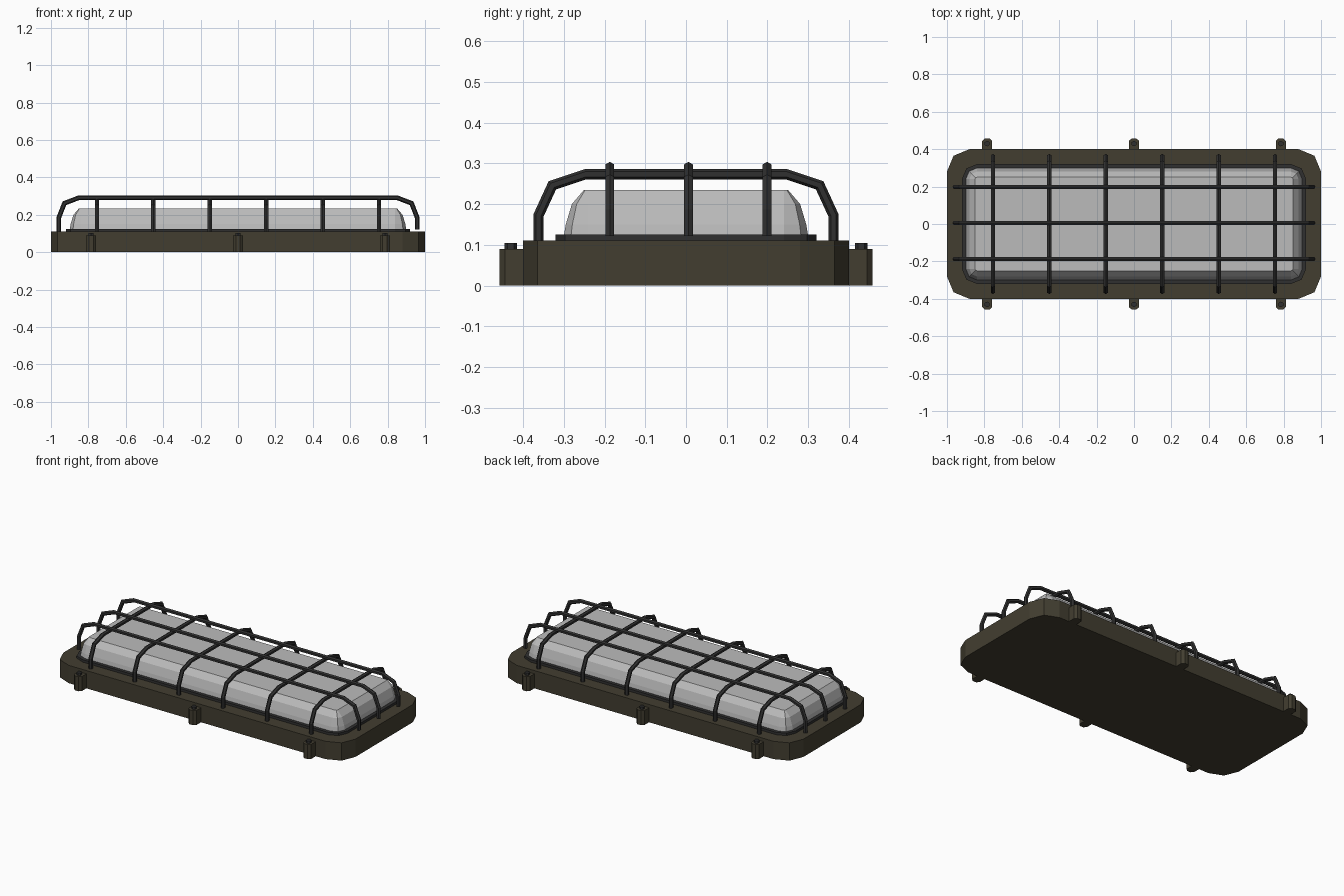
import bpy, bmesh, math
from mathutils import Vector

if "Cube" in bpy.data.objects:
    bpy.data.objects.remove(bpy.data.objects["Cube"])


def material(name, color):
    m = bpy.data.materials.new(name)
    m.diffuse_color = (*color, 1)
    m.use_nodes = True
    m.node_tree.nodes["Principled BSDF"].inputs["Base Color"].default_value = m.diffuse_color
    return m


HOUSING = material("olive_housing", (0.055, 0.048, 0.03))
METAL = material("dark_metal", (0.03, 0.03, 0.03))
GLASS = material("frosted_glass", (0.5, 0.5, 0.5))


def loft(name, rings, mat):
    """Skin a stack of equal closed rings and cap both ends."""
    bm = bmesh.new()
    vs = [[bm.verts.new(p) for p in r] for r in rings]
    n = len(vs[0])
    for a, b in zip(vs, vs[1:]):
        for i in range(n):
            j = (i + 1) % n
            bm.faces.new((a[i], a[j], b[j], b[i]))
    bm.faces.new(vs[0][::-1])
    bm.faces.new(vs[-1])
    bmesh.ops.recalc_face_normals(bm, faces=bm.faces)
    me = bpy.data.meshes.new(name)
    bm.to_mesh(me)
    bm.free()
    me.materials.append(mat)
    ob = bpy.data.objects.new(name, me)
    bpy.context.collection.objects.link(ob)
    return ob


def rounded(cx, cy, r, z):
    """Rectangle ring with two-segment rounded corners about (+-cx, +-cy)."""
    pts = []
    for k, (sx, sy) in enumerate([(1, 1), (-1, 1), (-1, -1), (1, -1)]):
        for s in range(3):
            a = math.radians(90 * k + 45 * s)
            pts.append((sx * cx + r * math.cos(a), sy * cy + r * math.sin(a), z))
    return pts


def hexagon(x, y, r, z):
    return [(x + r * math.sin(k * math.pi / 3), y + r * math.cos(k * math.pi / 3), z)
            for k in range(6)]


def bar(name, path, side, r=0.0125):
    """Sweep a hexagonal rod along a planar path with mitred bends."""
    pts = [Vector(p) for p in path]
    side = Vector(side)
    rings = []
    for i, p in enumerate(pts):
        d0 = (p - pts[max(i - 1, 0)]).normalized()
        d1 = (pts[min(i + 1, len(pts) - 1)] - p).normalized()
        t = (d0 + d1).normalized()
        miter = 1 / t.dot(d1 if d1.length else d0)
        up = t.cross(side) * miter
        rings.append([p + r * (up * math.cos(k * math.pi / 3) + side * math.sin(k * math.pi / 3))
                      for k in range(6)])
    return loft(name, rings, METAL)


# housing, gasket and domed lens
loft("housing", [rounded(0.88, 0.28, 0.12, z) for z in (0, 0.11)], HOUSING)
loft("gasket", [rounded(0.84, 0.24, 0.08, z) for z in (0.108, 0.125)], METAL)
loft("lens", [rounded(0.84, 0.24, r, z)
              for r, z in ((0.06, 0.12), (0.055, 0.15), (0.04, 0.2), (0.01, 0.235))], GLASS)

# screw lugs along both long sides
for s, label in ((-1, "front"), (1, "back")):
    for i, x in enumerate((-0.785, 0, 0.785)):
        lug = [(x - 0.027, s * 0.39), (x - 0.027, s * 0.444), (x - 0.012, s * 0.458),
               (x + 0.012, s * 0.458), (x + 0.027, s * 0.444), (x + 0.027, s * 0.39)]
        loft(f"{label}_lug_{i + 1}", [[(*p, z) for p in lug] for z in (0, 0.09)], HOUSING)
        loft(f"{label}_screw_{i + 1}", [hexagon(x, s * 0.43, 0.015, z) for z in (0.085, 0.104)], METAL)

# guard hoops across the lens
half = [(0.362, 0.105), (0.362, 0.172), (0.328, 0.246), (0.247, 0.273)]
hoop = [(-y, z) for y, z in half] + half[::-1]
for i in range(6):
    x = -0.755 + 0.302 * i
    bar(f"cross_hoop_{i + 1}", [(x, y, z) for y, z in hoop], (1, 0, 0))

# guard bars along the lens
half = [(0.958, 0.122), (0.958, 0.185), (0.928, 0.262), (0.852, 0.291)]
rail = [(-x, z) for x, z in half] + half[::-1]
rail[0] = (-0.958, 0.105)
for i, y in enumerate((-0.187, 0.006, 0.199)):
    bar(f"long_bar_{i + 1}", [(x, y, z) for x, z in rail], (0, 1, 0))
